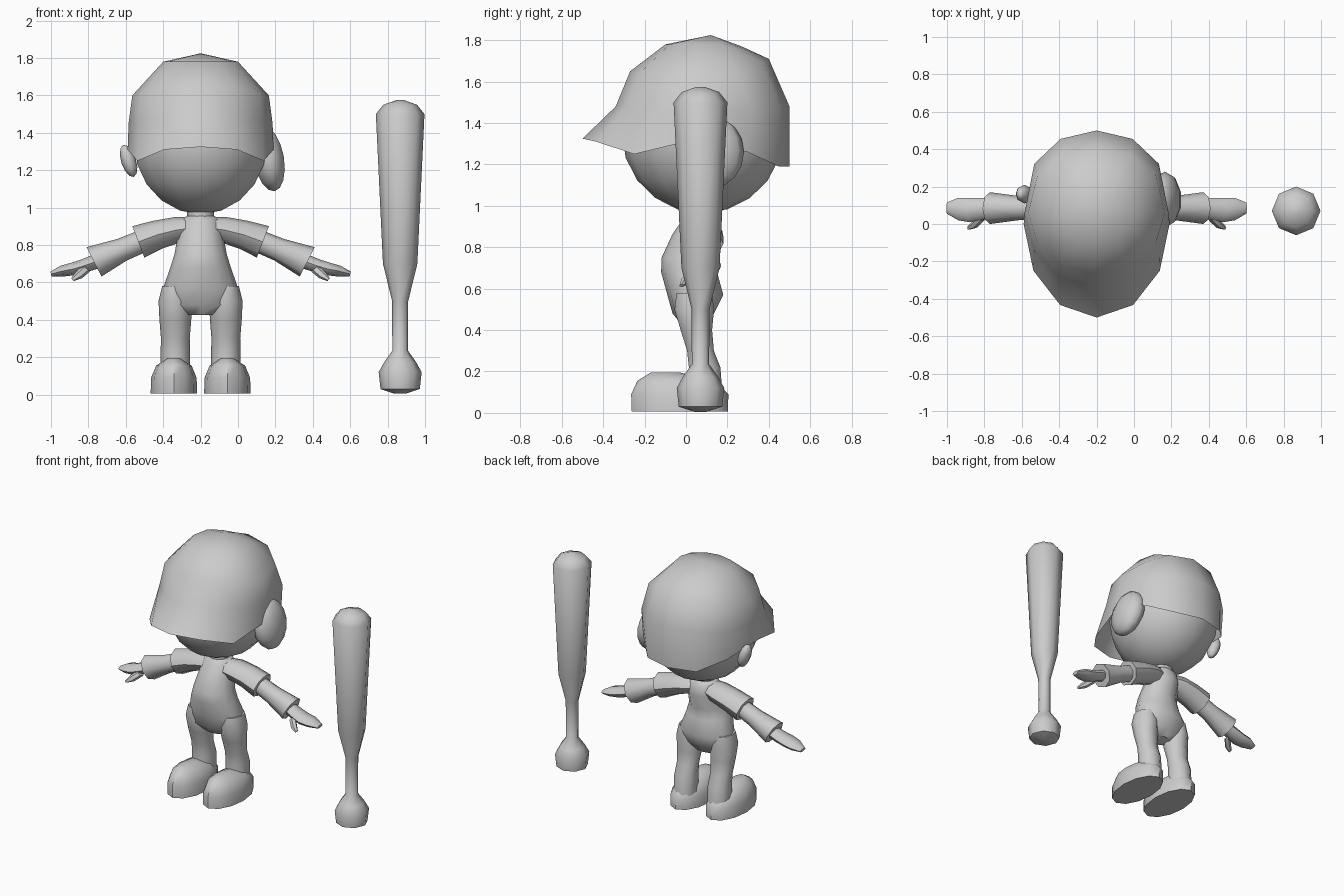
import bpy, bmesh, math
from mathutils import Vector

cube = bpy.data.objects.get("Cube")
if cube:
    bpy.data.objects.remove(cube, do_unlink=True)

CX = -0.2  # figure centre line

grey = bpy.data.materials.new("plain_grey")
grey.use_nodes = True
tone = (0.6, 0.6, 0.6, 1)
grey.diffuse_color = tone
grey.node_tree.nodes["Principled BSDF"].inputs["Base Color"].default_value = tone


def finish(name, bm, angle=50, recalc=True):
    if recalc:
        bmesh.ops.recalc_face_normals(bm, faces=bm.faces)
    me = bpy.data.meshes.new(name)
    bm.to_mesh(me)
    bm.free()
    me.materials.append(grey)
    ob = bpy.data.objects.new(name, me)
    bpy.context.collection.objects.link(ob)
    bpy.ops.object.select_all(action='DESELECT')
    ob.select_set(True)
    bpy.context.view_layer.objects.active = ob
    bpy.ops.object.shade_smooth_by_angle(angle=math.radians(angle))
    return ob


def skin(bm, rings):
    for a, b in zip(rings, rings[1:]):
        n = len(a)
        for i in range(n):
            j = (i + 1) % n
            bm.faces.new((a[i], a[j], b[j], b[i]))


def loft(name, rings, n=10, angle=50):
    """Each ring is (centre, u axis, v axis)."""
    bm = bmesh.new()
    loops = []
    for c, u, v in rings:
        c, u, v = Vector(c), Vector(u), Vector(v)
        loops.append([bm.verts.new(c + u * math.cos(t) + v * math.sin(t))
                      for t in (math.tau * i / n for i in range(n))])
    skin(bm, loops)
    bm.faces.new(loops[0])
    bm.faces.new(loops[-1])
    return finish(name, bm, angle)


def upright(name, x, rows, n=10, angle=50):
    """Rows are (z, y centre, half width, half depth)."""
    return loft(name, [((x, y, z), (hx, 0, 0), (0, hy, 0)) for z, y, hx, hy in rows], n, angle)


def limb(name, side, rows, n=8):
    """Rows are (offset from centre line, y, z, half thickness, half depth, tilt in degrees)."""
    rings = []
    for x, y, z, r, d, tilt in rows:
        a = math.radians(tilt)
        rings.append(((CX + side * x, y, z),
                      (side * r * math.sin(a), 0, r * math.cos(a)), (0, d, 0)))
    return loft(name, rings, n)


def ball(name, centre, size, seg=12, rows=8, tilt=0):
    bm = bmesh.new()
    bmesh.ops.create_uvsphere(bm, u_segments=seg, v_segments=rows, radius=1)
    for v in bm.verts:
        v.co = Vector([p * s for p, s in zip(v.co, size)])
    ob = finish(name, bm, 60)
    ob.location = centre
    ob.rotation_euler = (0, math.radians(tilt), 0)
    return ob


# Head and uncovered ear
ball("head", (CX, 0.08, 1.35), (0.365, 0.39, 0.385), 14, 10)
ball("right_ear", (-0.585, 0.16, 1.25), (0.04, 0.05, 0.09), 8, 6, -18)

# Helmet shell: rings of (front y, back y, half width, heights from front to back)
shell = [(-0.10, 0.27, 0.20, [1.78] * 5 + [1.77] * 2),
         (-0.27, 0.40, 0.365, [1.65, 1.64, 1.61, 1.60, 1.63, 1.69, 1.71]),
         (-0.34, 0.50, 0.385, [1.48, 1.48, 1.46, 1.45, 1.46, 1.48, 1.48]),
         (-0.50, 0.50, 0.39, [1.325, 1.31, 1.25, 1.31, 1.26, 1.19, 1.19])]
bm = bmesh.new()
loops = []
for front, back, hw, heights in shell:
    mid = 0 if front < -0.4 else 0.06
    ring = []
    for i in range(12):
        t = math.tau * i / 12
        c = math.cos(t)
        y = mid + (front - mid) * c if c > 0 else mid + (back - mid) * abs(c) ** 0.75
        ring.append(bm.verts.new((CX + hw * math.sin(t), y, heights[min(i, 12 - i)])))
    loops.append(ring)
skin(bm, loops)
crown = bm.verts.new((CX, 0.12, 1.825))
for i in range(12):
    bm.faces.new((crown, loops[0][(i + 1) % 12], loops[0][i]))
finish("helmet", bm, 60)
ball("helmet_ear_guard", (0.165, 0.13, 1.26), (0.085, 0.15, 0.175), 10, 8, -10)

# Torso and neck
upright("neck", CX, [(0.92, 0.07, 0.07, 0.07), (1.02, 0.07, 0.075, 0.07)])
upright("torso", CX, [(0.425, 0.04, 0.09, 0.06), (0.48, 0.035, 0.2, 0.1),
                      (0.57, 0.045, 0.2, 0.135), (0.68, 0.015, 0.162, 0.135),
                      (0.75, 0.012, 0.14, 0.13), (0.86, 0.055, 0.12, 0.122),
                      (0.93, 0.07, 0.11, 0.09), (0.955, 0.07, 0.075, 0.07)], 12)

for side, label in ((1, "left"), (-1, "right")):
    # Legs and shoes
    upright(label + "_leg", CX + side * 0.135,
            [(0.10, 0.09, 0.08, 0.09), (0.22, 0.09, 0.079, 0.08), (0.30, 0.07, 0.077, 0.068),
             (0.40, 0.05, 0.085, 0.08), (0.50, 0.04, 0.09, 0.1), (0.58, 0.04, 0.07, 0.09)])
    upright(label + "_shoe", CX + side * 0.143,
            [(0.006, -0.03, 0.124, 0.232), (0.09, -0.03, 0.122, 0.235),
             (0.155, -0.045, 0.095, 0.19), (0.195, -0.1, 0.035, 0.07)], 12)
    # Sleeves, forearms and hands
    limb(label + "_upper_sleeve", side,
         [(0.05, 0.07, 0.89, 0.06, 0.08, 5), (0.13, 0.08, 0.88, 0.07, 0.095, 10),
          (0.23, 0.085, 0.855, 0.078, 0.095, 17), (0.333, 0.085, 0.817, 0.09, 0.095, 21)])
    limb(label + "_lower_sleeve", side,
         [(0.30, 0.085, 0.825, 0.06, 0.06, 22), (0.42, 0.085, 0.775, 0.063, 0.065, 24),
          (0.57, 0.085, 0.71, 0.088, 0.085, 27)])
    limb(label + "_hand", side,
         [(0.55, 0.085, 0.715, 0.04, 0.05, 24), (0.62, 0.08, 0.69, 0.037, 0.06, 24),
          (0.68, 0.075, 0.672, 0.035, 0.065, 20), (0.74, 0.08, 0.661, 0.03, 0.06, 15),
          (0.80, 0.085, 0.645, 0.013, 0.03, 15)])
    limb(label + "_thumb", side,
         [(0.61, 0.04, 0.675, 0.025, 0.025, 50), (0.65, 0.0, 0.64, 0.024, 0.024, 45),
          (0.685, -0.02, 0.615, 0.01, 0.012, 40)], 6)

# Bat
bat = [(0.005, 0.03), (0.03, 0.105), (0.12, 0.115), (0.175, 0.085), (0.235, 0.042),
       (0.50, 0.043), (0.70, 0.092), (1.50, 0.13), (1.55, 0.09), (1.575, 0.02)]
upright("bat", 0.867, [(z, 0.07, r, r) for z, r in bat], 8, 60)
